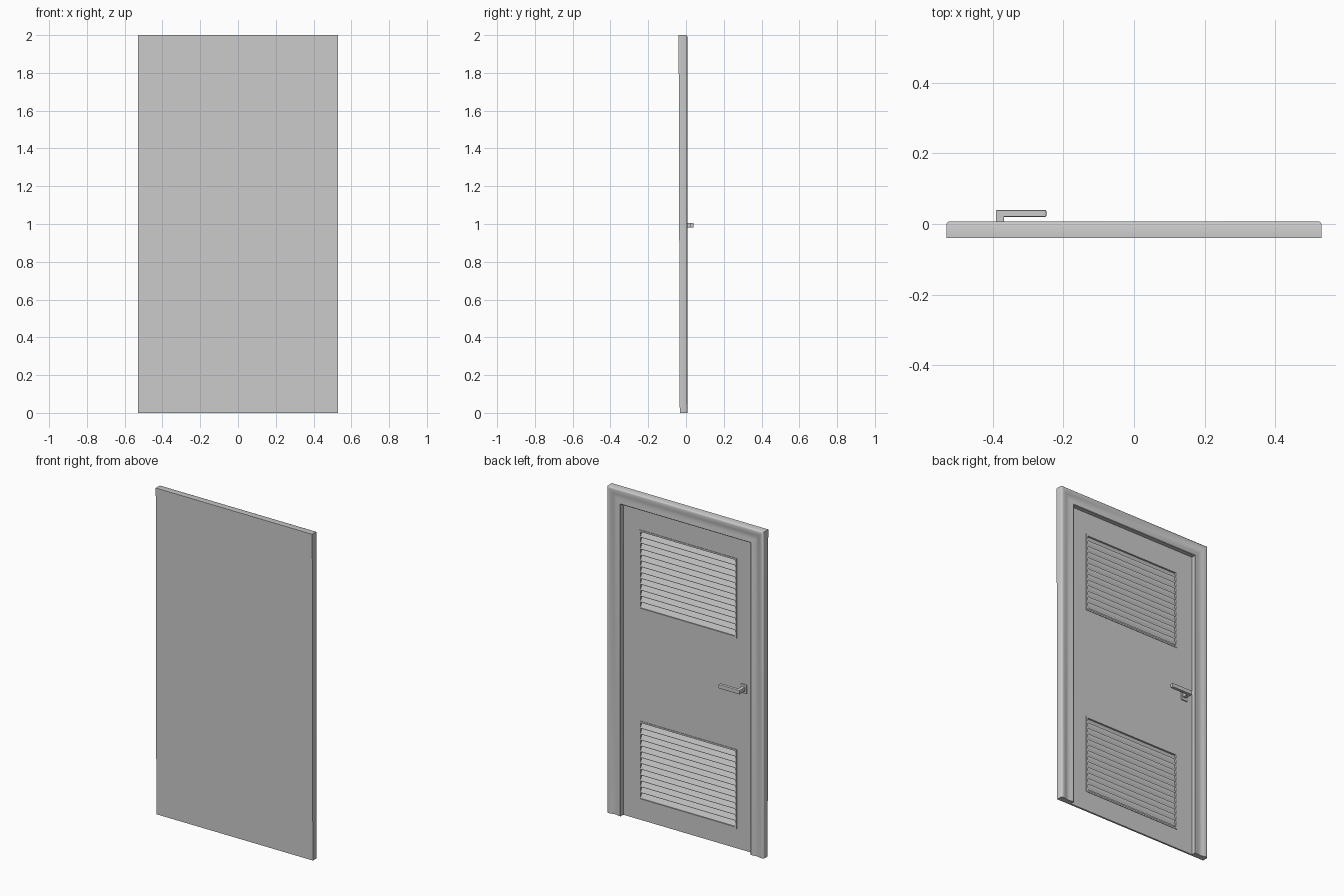
import bpy, bmesh, math

if "Cube" in bpy.data.objects:
    bpy.data.objects.remove(bpy.data.objects["Cube"])

grey = bpy.data.materials.new("light grey")
grey.diffuse_color = (0.6, 0.6, 0.6, 1)
grey.use_nodes = True
grey.node_tree.nodes["Principled BSDF"].inputs["Base Color"].default_value = grey.diffuse_color


def finish(name, bm, bevel=0, smooth=None):
    bmesh.ops.recalc_face_normals(bm, faces=bm.faces)
    me = bpy.data.meshes.new(name)
    bm.to_mesh(me)
    bm.free()
    me.materials.append(grey)
    ob = bpy.data.objects.new(name, me)
    bpy.context.collection.objects.link(ob)
    if bevel:
        m = ob.modifiers.new("bevel", 'BEVEL')
        m.width, m.segments = bevel, 2
    if smooth:
        bpy.ops.object.select_all(action='DESELECT')
        ob.select_set(True)
        bpy.context.view_layer.objects.active = ob
        bpy.ops.object.shade_smooth_by_angle(angle=math.radians(smooth))
    return ob


def loft(bm, rings):
    """Skin a list of equal closed rings and cap both ends."""
    vs = [[bm.verts.new(p) for p in r] for r in rings]
    n = len(vs[0])
    for a, b in zip(vs, vs[1:]):
        for i in range(n):
            j = (i + 1) % n
            bm.faces.new((a[i], a[j], b[j], b[i]))
    bm.faces.new(vs[0])
    bm.faces.new(vs[-1][::-1])


def extrude_x(name, profile, x0, x1, bevel=0):
    bm = bmesh.new()
    loft(bm, [[(x, y, z) for y, z in profile] for x in (x0, x1)])
    return finish(name, bm, bevel)


def box(name, x, y, z, bevel=0):
    return extrude_x(name, [(y[0], z[0]), (y[1], z[0]), (y[1], z[1]), (y[0], z[1])],
                     x[0], x[1], bevel)


W, H = 0.53, 2.0
BACK, FACE = -0.030, -0.022
PANELS = [("lower", 0.12, 0.605), ("upper", 1.287, 1.775)]
PX = 0.33

# Flat, slightly tapered panel closing the front
extrude_x("front_panel", [(-0.033, 0), (BACK, 0), (BACK, H), (-0.039, H)], -W, W)

# Moulded casing: profile (inset, y) swept round the two jambs and the head
prof = [(0, BACK), (0, 0), (0.002, 0.004), (0.006, 0.0065), (0.014, 0.007),
        (0.026, 0.0055), (0.036, 0.002), (0.046, 0.0), (0.056, 0.0), (0.068, 0.002),
        (0.08, 0.0045), (0.087, 0.005), (0.09, 0.003), (0.09, BACK)]
bm = bmesh.new()
loft(bm, [[(sx * (W - d), y, H - d if top else 0) for d, y in prof]
          for sx, top in ((-1, 0), (-1, 1), (1, 1), (1, 0))])
finish("door_casing", bm, smooth=35)

# Door leaf with two louvre openings
xs = [-0.44, -PX, PX, 0.44]
zs = [0] + [z for p in PANELS for z in p[1:]] + [1.91]
bm = bmesh.new()
grid = [[bm.verts.new((x, FACE, z)) for x in xs] for z in zs]
for r in range(5):
    for c in range(3):
        if not (c == 1 and r in (1, 3)):
            bm.faces.new((grid[r][c + 1], grid[r][c], grid[r + 1][c], grid[r + 1][c + 1]))
res = bmesh.ops.extrude_face_region(bm, geom=bm.faces[:])
for v in res["geom"]:
    if isinstance(v, bmesh.types.BMVert):
        v.co.y = BACK
finish("door_leaf", bm)

# Louvre panels: thin rim and sloping slats
N, RIM = 13, 0.010
for name, z0, z1 in PANELS:
    bm = bmesh.new()
    rim = [(0, BACK), (0, -0.019), (RIM, -0.019), (RIM, BACK)]
    rings = [[(sx * (PX - d), y, z1 - d if up else z0 + d) for d, y in rim]
             for sx, up in ((-1, 0), (-1, 1), (1, 1), (1, 0), (-1, 0))]
    loft(bm, rings)
    bmesh.ops.delete(bm, geom=[f for f in bm.faces if abs(f.normal.z) < 2 and
                               all(v.co.x < 0 for v in f.verts) and
                               all(v.co.z < (z0 + z1) / 2 for v in f.verts)],
                     context='FACES_ONLY')
    bmesh.ops.remove_doubles(bm, verts=bm.verts, dist=1e-5)
    finish(name + "_louvre_rim", bm)
    pitch = (z1 - z0 - 2 * RIM) / N
    bm = bmesh.new()
    for i in range(N):
        z = z0 + RIM + i * pitch + 0.003
        sec = [(-0.018, z), (-0.018, z + 0.005), (-0.0295, z + 0.029), (-0.0295, z + 0.021)]
        loft(bm, [[(x, y, zz) for y, zz in sec] for x in (-PX + RIM, PX - RIM)])
    finish(name + "_louvre_slats", bm)

# Lever handle
box("handle_rose", (-0.40, -0.36), (FACE, -0.014), (0.965, 1.02), 0.002)
box("handle_stem", (-0.391, -0.367), (-0.015, 0.03), (0.981, 1.006), 0.003)
box("handle_lever", (-0.391, -0.248), (0.020, 0.0395), (0.981, 1.006), 0.003)
